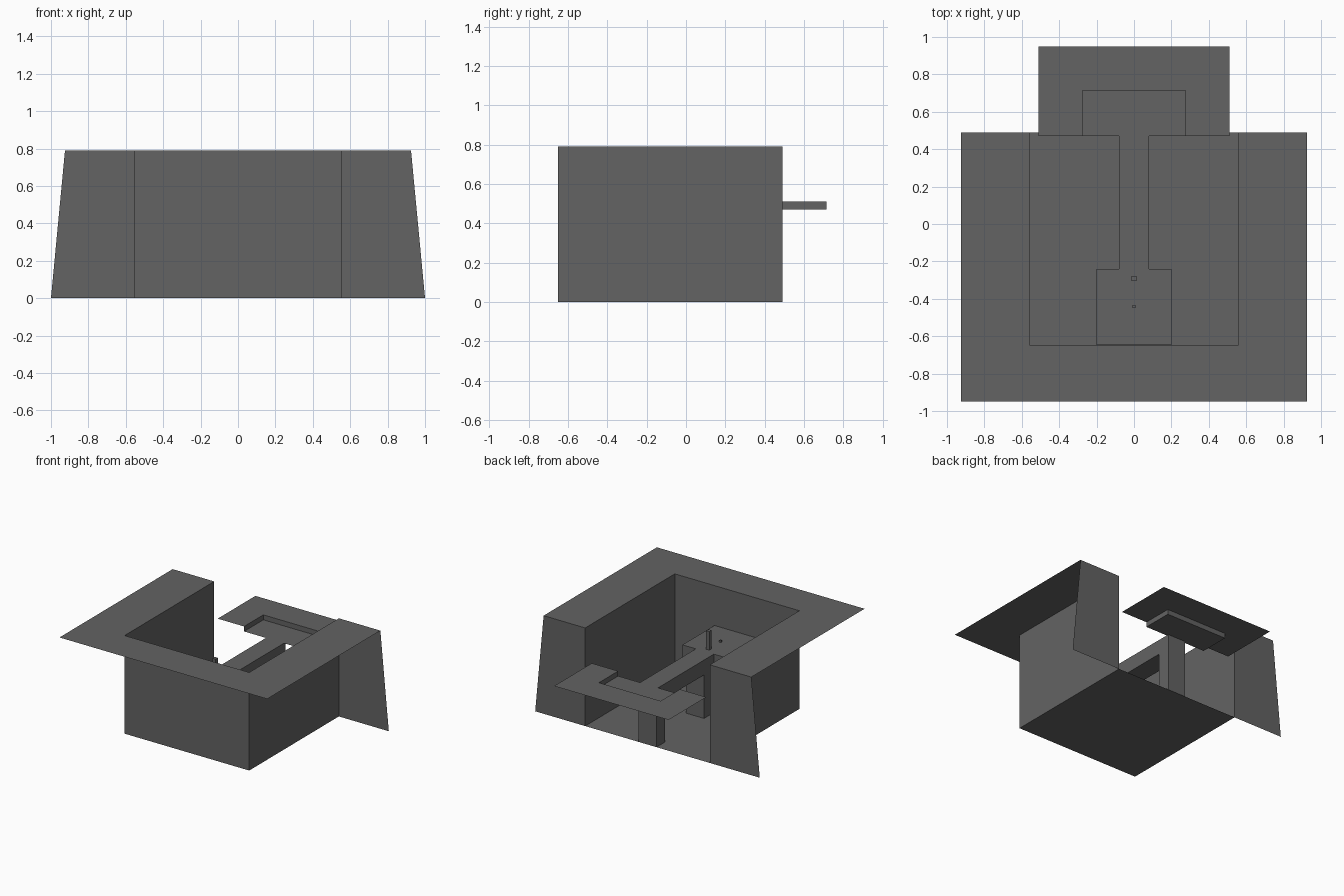
import bpy, bmesh

if "Cube" in bpy.data.objects:
    bpy.data.objects.remove(bpy.data.objects["Cube"])

GROUND, DECK, UNDER, PLATE = 0.79, 0.47, 0.35, 0.51

grey = bpy.data.materials.new("dark_grey")
grey.diffuse_color = (0.125, 0.125, 0.125, 1)
grey.use_nodes = True
grey.node_tree.nodes["Principled BSDF"].inputs["Base Color"].default_value = grey.diffuse_color


def make(name, polys, height=0):
    """Object from flat polygons, optionally extruded upward into a solid."""
    bm = bmesh.new()
    for p in polys:
        bm.faces.new([bm.verts.new(c) for c in p])
    bmesh.ops.remove_doubles(bm, verts=bm.verts, dist=1e-4)
    if height:
        res = bmesh.ops.extrude_face_region(bm, geom=bm.faces[:], use_keep_orig=True)
        top = [g for g in res["geom"] if isinstance(g, bmesh.types.BMVert)]
        bmesh.ops.translate(bm, vec=(0, 0, height), verts=top)
        bmesh.ops.recalc_face_normals(bm, faces=bm.faces)
    me = bpy.data.meshes.new(name)
    bm.to_mesh(me)
    bm.free()
    me.materials.append(grey)
    ob = bpy.data.objects.new(name, me)
    bpy.context.collection.objects.link(ob)
    return ob


def mirrored(half, z):
    """Closed outline from its right half, mirrored in x."""
    return [(x, y, z) for x, y in half] + [(-x, y, z) for x, y in reversed(half)]


def walls(path, z0, z1):
    """Vertical sheets along an open path."""
    return [[(*a, z0), (*b, z0), (*b, z1), (*a, z1)] for a, b in zip(path, path[1:])]


def block(name, hx, y0, y1, z0, z1):
    return make(name, [mirrored([(hx, y0), (hx, y1)], z0)], z1 - z0)


# Ground sheet with a pit opening at the back
make("ground", [mirrored([(0.925, -0.95), (0.925, 0.49), (0.555, 0.49), (0.555, -0.65)], GROUND)[::1]])

# Pit floor and walls
pit = [(0.555, 0.49), (0.555, -0.65), (-0.555, -0.65), (-0.555, 0.49)]
make("pit_floor", [[(x, y, 0) for x, y in pit]])
make("pit_walls", walls(pit, 0, GROUND))

# Sloping-edged bank faces either side of the opening
for s, side in ((1, "right"), (-1, "left")):
    make(side + "_bank", [[(s * 0.555, 0.49, 0), (s * 1.0, 0.49, 0),
                           (s * 0.925, 0.49, GROUND), (s * 0.555, 0.49, GROUND)]])

# Walkway with the wide platform at its front end
make("walkway", [mirrored([(0.2, -0.648), (0.2, -0.24), (0.08, -0.24), (0.08, 0.47)], UNDER)],
     DECK - UNDER)

# Pillars carrying the walkway
block("back_pillar", 0.08, 0.38, 0.49, 0, DECK - 0.002)
block("front_pillar", 0.08, -0.225, -0.115, 0, UNDER + 0.01)

# Back plate with its sunken entry
make("back_plate", [mirrored([(0.51, 0.47), (0.51, 0.95)][::-1]
                             + [(0.275, 0.47), (0.275, 0.715)], PLATE)])
entry = [(0.275, 0.47), (0.275, 0.715), (-0.275, 0.715), (-0.275, 0.47)]
make("entry_floor", [[(x, y, DECK) for x, y in entry]])
make("entry_walls", walls(entry, DECK, PLATE))

# Post and small stud on the platform
block("post", 0.014, -0.305, -0.277, DECK, 0.62)
block("stud", 0.008, -0.448, -0.432, DECK, 0.485)
